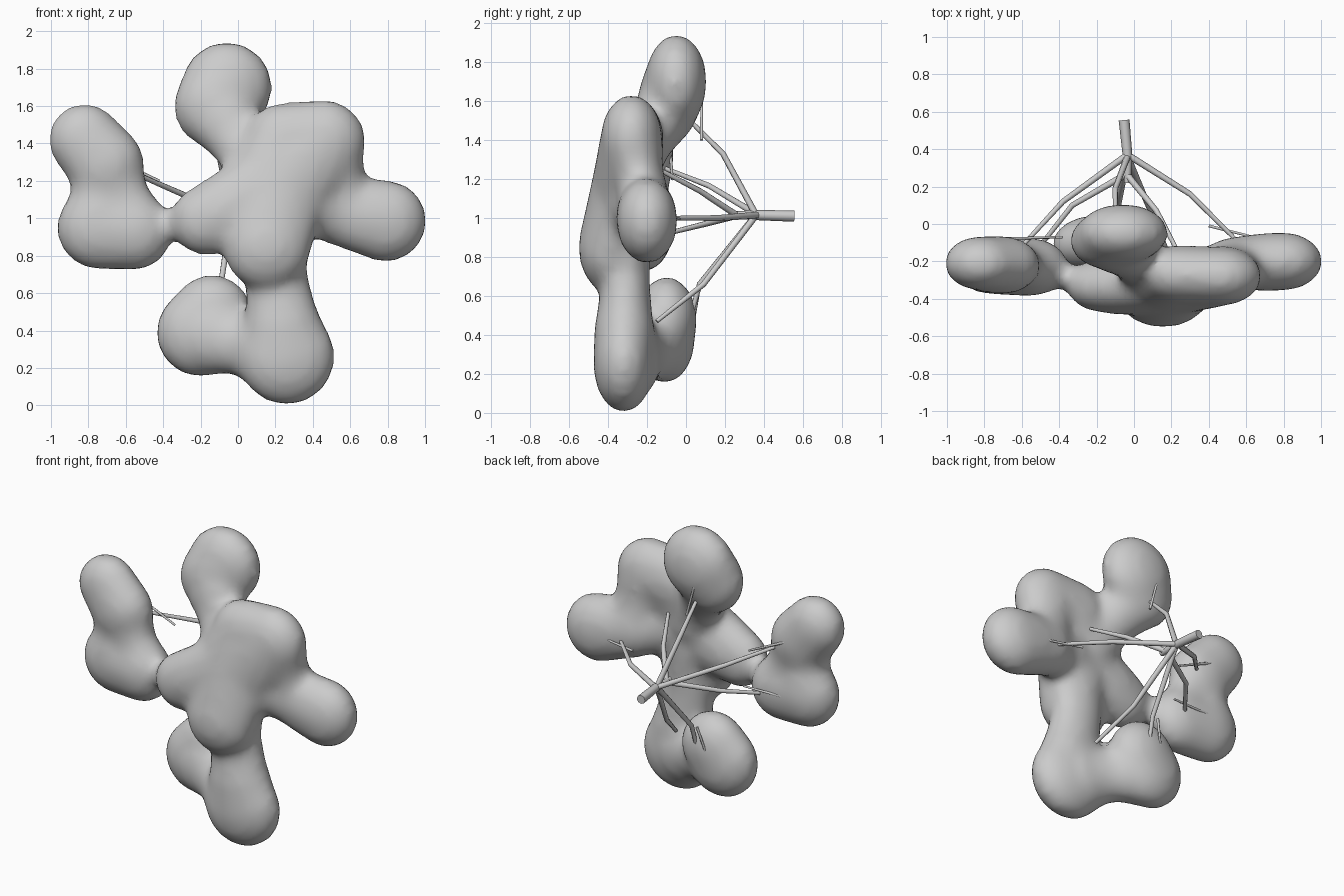
import bpy, bmesh, math
from mathutils import Vector, Matrix

if "Cube" in bpy.data.objects:
    bpy.data.objects.remove(bpy.data.objects["Cube"])

# Foliage lobes: x, y, z, radius
LOBES = {
    "crown": (-0.06, -0.05, 1.70, 0.245),
    "crown_low": (-0.12, -0.09, 1.60, 0.225),
    "left_top": (-0.82, -0.21, 1.42, 0.195),
    "left_mid": (-0.71, -0.22, 1.29, 0.21),
    "left_outer": (-0.745, -0.22, 0.95, 0.225),
    "left_inner": (-0.56, -0.23, 0.93, 0.21),
    "arm": (-0.17, -0.33, 0.99, 0.19),
    "shoulder": (0.46, -0.28, 1.41, 0.225),
    "neck": (0.25, -0.27, 1.40, 0.22),
    "core": (0.20, -0.33, 1.13, 0.27),
    "chin": (0.155, -0.395, 0.85, 0.235),
    "right": (0.79, -0.20, 0.985, 0.22),
    "right_inner": (0.55, -0.21, 1.04, 0.19),
    "hip": (0.20, -0.31, 0.72, 0.17),
    "foot": (0.26, -0.32, 0.26, 0.26),
    "side_foot": (-0.20, -0.11, 0.39, 0.24),
    "side_top": (-0.14, -0.10, 0.48, 0.22),
}
# How lobes join, and how much the join narrows in the middle
LINKS = [
    ("crown", "crown_low", 0), ("crown_low", "core", 0.35),
    ("left_top", "left_mid", 0), ("left_mid", "left_outer", 0.2), ("left_mid", "left_inner", 0.2),
    ("left_outer", "left_inner", 0), ("left_inner", "arm", 0.55), ("arm", "core", 0),
    ("core", "neck", 0), ("core", "shoulder", 0), ("neck", "shoulder", 0), ("core", "chin", 0),
    ("core", "right_inner", 0.2), ("shoulder", "right_inner", 0.15), ("right", "right_inner", 0),
    ("core", "hip", 0.1), ("hip", "foot", 0.1), ("side_foot", "side_top", 0),
    ("foot", "side_foot", 0.3),
]
STEPS = 6


def new_object(name, bm):
    mesh = bpy.data.meshes.new(name)
    bm.to_mesh(mesh)
    bm.free()
    ob = bpy.data.objects.new(name, mesh)
    bpy.context.collection.objects.link(ob)
    return ob


# Foliage: chains of flattened balls fused and softened into one mass
bm = bmesh.new()
for start, end, dip in LINKS:
    a, b = Vector(LOBES[start]), Vector(LOBES[end])
    for i in range(STEPS + 1):
        t = i / STEPS
        p = a.lerp(b, t)
        r = p[3] * (1 - dip * math.sin(math.pi * t))
        m = Matrix.Translation(p.xyz) @ Matrix.Diagonal((r, min(0.158, r * 0.75), r, 1))
        bmesh.ops.create_icosphere(bm, subdivisions=3, radius=1.0, matrix=m)
foliage = new_object("foliage", bm)
fuse = foliage.modifiers.new("fuse", 'REMESH')
fuse.mode = 'VOXEL'
fuse.voxel_size = 0.03
fuse.use_smooth_shade = True
soften = foliage.modifiers.new("soften", 'SMOOTH')
soften.factor = 0.5
soften.iterations = 8


def limb(name, points, radii, sides=8):
    """Tapered round limb through the given points."""
    bm = bmesh.new()
    pts = [Vector(p) for p in points]
    rings = []
    for i, p in enumerate(pts):
        d = pts[min(i + 1, len(pts) - 1)] - pts[max(i - 1, 0)]
        m = Matrix.Translation(p) @ d.to_track_quat('Z', 'Y').to_matrix().to_4x4()
        rings.append(bmesh.ops.create_circle(bm, segments=sides, radius=radii[i], matrix=m)["verts"])
    for a, b in zip(rings, rings[1:]):
        for k in range(sides):
            j = (k + 1) % sides
            bm.faces.new((a[k], a[j], b[j], b[k])).smooth = True
    bm.faces.new(rings[0])
    bm.faces.new(rings[-1])
    bmesh.ops.recalc_face_normals(bm, faces=bm.faces)
    return new_object(name, bm)


# Trunk
limb("trunk", [(-0.053, 0.555, 1.01), (-0.035, 0.37, 1.015), (-0.035, 0.22, 1.015)],
     (0.029, 0.026, 0.018))

# Main branches: fork position along the trunk, elbow, tip
BRANCHES = {
    "left_upper": (0.37, (-0.38, 0.12, 1.165), (-0.60, -0.12, 1.26)),
    "left_lower": (0.27, (-0.33, 0.10, 0.97), (-0.52, -0.14, 0.91)),
    "right": (0.37, (0.30, 0.16, 1.00), (0.54, -0.08, 1.00)),
    "centre": (0.26, (0.12, 0.07, 1.14), (0.23, -0.14, 1.25)),
    "top": (0.36, (-0.10, 0.19, 1.33), (-0.10, 0.01, 1.51)),
    "bottom_left": (0.36, (-0.09, 0.07, 0.66), (-0.10, 0.02, 0.48)),
    "bottom_right": (0.36, (0.08, 0.09, 0.66), (0.18, -0.15, 0.47)),
}
for name, (fork, elbow, tip) in BRANCHES.items():
    limb("branch_" + name, [(-0.035, fork, 1.015), elbow, tip], (0.018, 0.015, 0.011))

# Fine twigs crossing the branch ends: one end, other end
TWIGS = {
    "left_upper": ((-0.70, -0.08, 1.33), (-0.42, -0.07, 1.20)),
    "left_lower": ((-0.68, -0.08, 0.95), (-0.38, -0.07, 0.95)),
    "right": ((0.40, -0.01, 1.00), (0.64, -0.07, 0.99)),
    "top": ((-0.06, 0.08, 1.40), (-0.12, 0.08, 1.62)),
    "bottom": ((-0.13, 0.07, 0.66), (-0.18, 0.04, 0.48)),
}
for name, ends in TWIGS.items():
    limb("twig_" + name, ends, (0.009, 0.007), 6)
